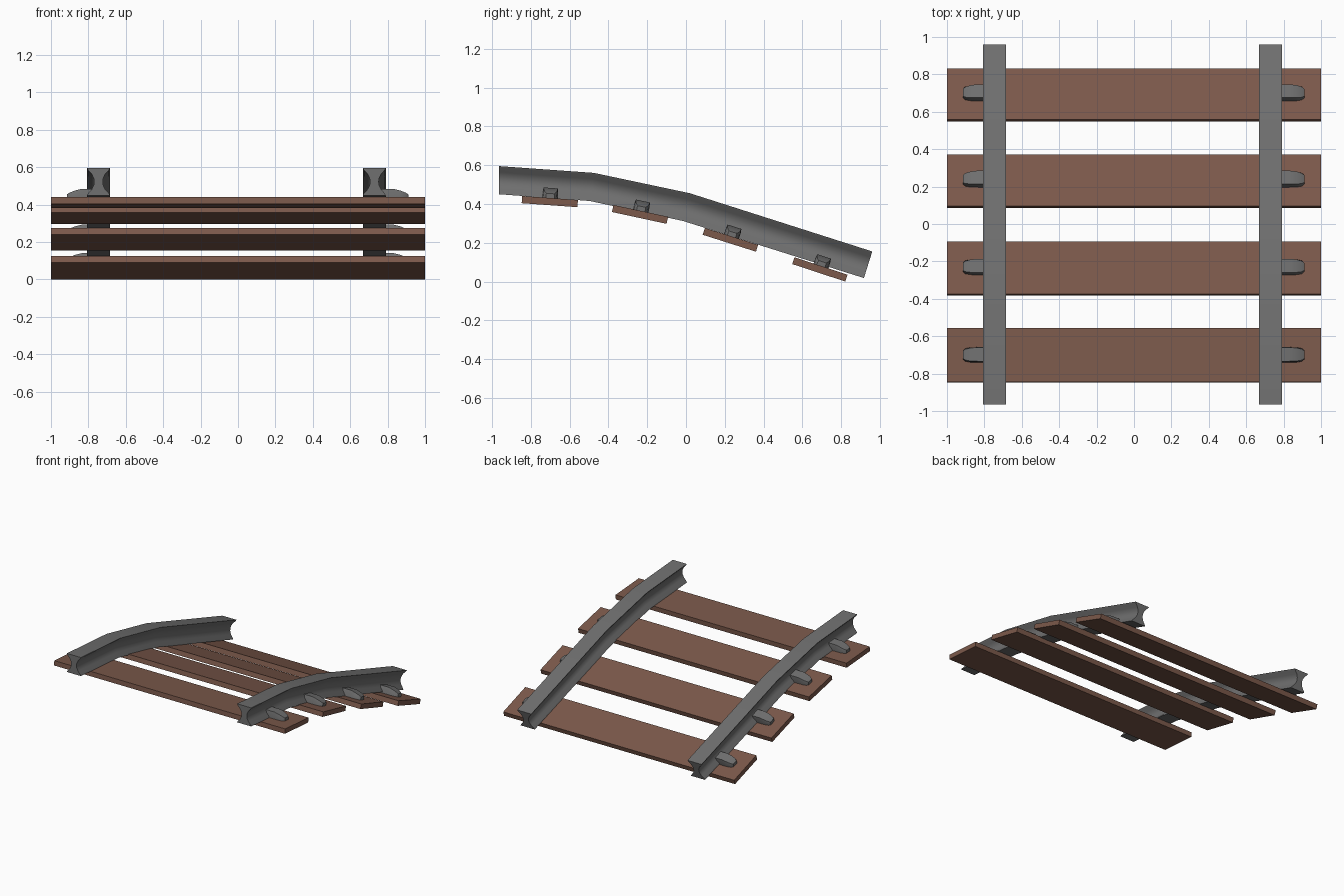
import bpy, bmesh, math
from mathutils import Matrix, Vector

if "Cube" in bpy.data.objects:
    bpy.data.objects.remove(bpy.data.objects["Cube"])


def material(name, rgb):
    m = bpy.data.materials.new(name)
    m.diffuse_color = (*rgb, 1)
    m.use_nodes = True
    m.node_tree.nodes["Principled BSDF"].inputs["Base Color"].default_value = m.diffuse_color
    return m


WOOD = material("brown_wood", (0.20, 0.10, 0.07))
STEEL = material("dark_steel", (0.16, 0.16, 0.16))


def loft(name, sections, mat, matrix=None, smooth=False):
    """Skin a row of equal-length closed sections and cap both ends."""
    bm = bmesh.new()
    rings = [[bm.verts.new(p) for p in s] for s in sections]
    n = len(rings[0])
    for a, b in zip(rings, rings[1:]):
        for i in range(n):
            j = (i + 1) % n
            bm.faces.new((a[i], a[j], b[j], b[i]))
    bm.faces.new(rings[0])
    bm.faces.new(rings[-1][::-1])
    bmesh.ops.recalc_face_normals(bm, faces=bm.faces)
    if matrix is not None:
        bm.transform(matrix)
    me = bpy.data.meshes.new(name)
    bm.to_mesh(me)
    bm.free()
    me.materials.append(mat)
    ob = bpy.data.objects.new(name, me)
    bpy.context.collection.objects.link(ob)
    if smooth:
        bpy.ops.object.select_all(action='DESELECT')
        ob.select_set(True)
        bpy.context.view_layer.objects.active = ob
        bpy.ops.object.shade_smooth_by_angle(angle=math.radians(35))
    return ob


# rails: hourglass profile (half width, height fraction) swept down the slope
half = [(0.061, 1), (0.056, 0.93), (0.036, 0.78), (0.025, 0.62), (0.023, 0.5),
        (0.025, 0.38), (0.036, 0.22), (0.056, 0.07), (0.061, 0)]
profile = half + [(-x, t) for x, t in reversed(half)]
# stations: bottom y, bottom z, top y, top z
stations = [(-0.965, 0.450, -0.965, 0.595), (-0.495, 0.415, -0.475, 0.560),
            (-0.015, 0.312, 0.020, 0.455), (0.917, 0.018, 0.960, 0.155)]
for side, cx in (("left", -0.746), ("right", 0.729)):
    loft(side + "_rail",
         [[(cx + x, by + t * (ty - by), bz + t * (tz - bz)) for x, t in profile]
          for by, bz, ty, tz in stations], STEEL, smooth=True)

# ties with a clip on the outer side of each rail: centre y, centre z, slope
TH, HL = 0.0185, 0.144
ties = [(-0.702, 0.412, 4.1), (-0.237, 0.346, 12.2),
        (0.229, 0.215, 17.6), (0.690, 0.0625, 18.2)]
# clip sections: x, half width, height, top half width
clip = [(0.735, 0.040, 0.052, 0.037), (0.830, 0.040, 0.052, 0.037),
        (0.870, 0.039, 0.042, 0.035), (0.898, 0.034, 0.031, 0.029),
        (0.911, 0.022, 0.023, 0.020)]
for k, (y, z, slope) in enumerate(ties, 1):
    mat = Matrix.Translation((0, y, z)) @ Matrix.Rotation(-math.radians(slope), 4, 'X')
    loft(f"tie_{k}", [[(x, -HL, -TH), (x, HL, -TH), (x, HL, TH), (x, -HL, TH)]
                      for x in (-1, 1)], WOOD, mat)
    for side, s in (("left", -1), ("right", 1)):
        off = -0.004 if s < 0 else 0
        loft(f"{side}_clip_{k}",
             [[(s * x + off, -w, TH - 0.005), (s * x + off, w, TH - 0.005),
               (s * x + off, w, TH + h * 0.6), (s * x + off, wt, TH + h),
               (s * x + off, -wt, TH + h), (s * x + off, -w, TH + h * 0.6)]
              for x, w, h, wt in clip], STEEL, mat, smooth=True)
